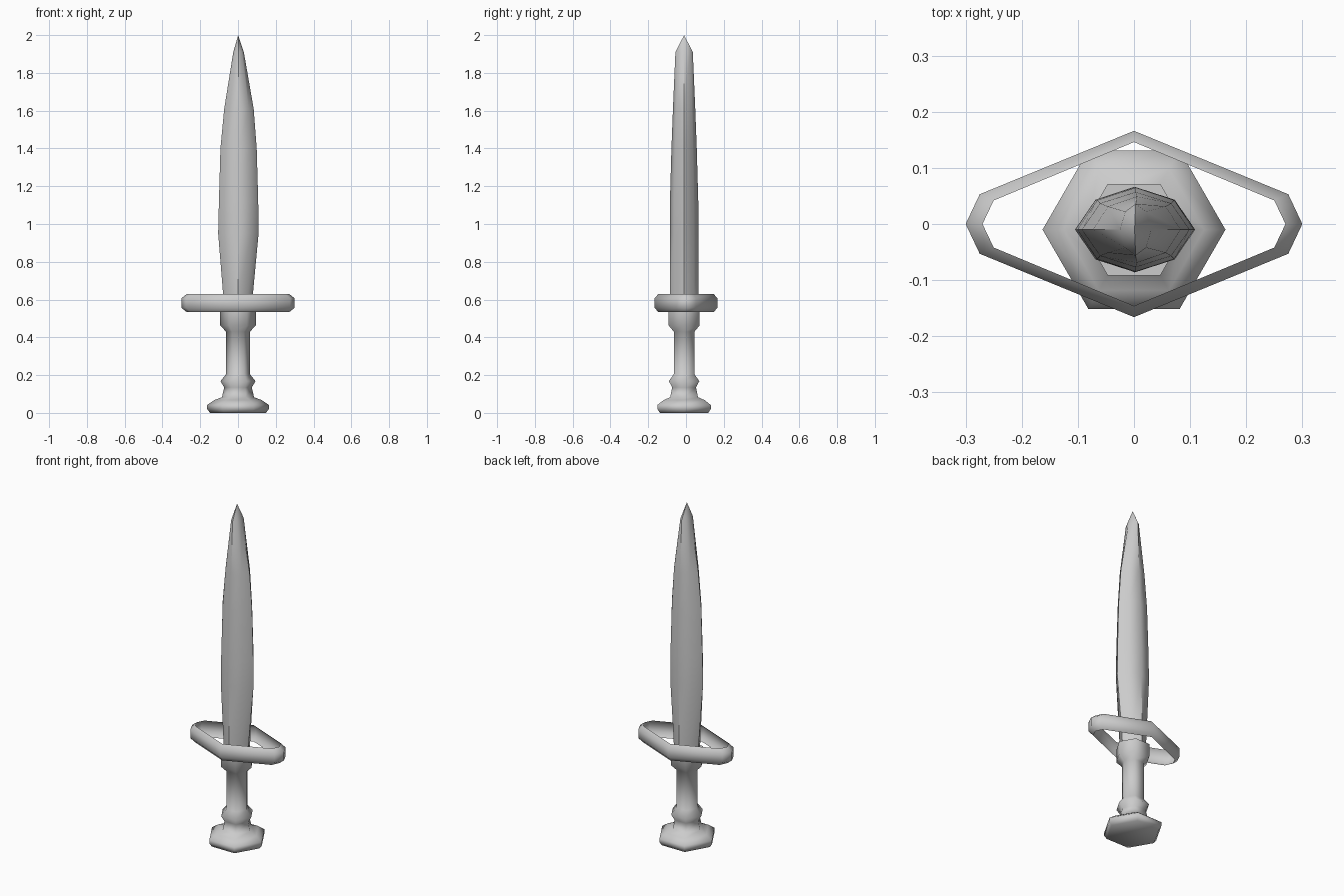
import bpy
from math import sin, cos, radians

if "Cube" in bpy.data.objects:
    bpy.data.objects.remove(bpy.data.objects["Cube"])

CY = -0.01  # blade and hilt sit slightly forward of the guard


def loft(name, rings, cap_start=False, cap_end=False, angle=40):
    """Skin a stack of equal-sized point rings; one-point rings become tips."""
    verts, faces, idx = [], [], []
    for ring in rings:
        idx.append(list(range(len(verts), len(verts) + len(ring))))
        verts += ring
    for a, b in zip(idx, idx[1:]):
        n = len(a)
        for i in range(n):
            j = (i + 1) % n
            faces.append((a[i], a[j], b[0]) if len(b) == 1
                         else (a[i], a[j], b[j], b[i]))
    if cap_start:
        faces.append(idx[0][::-1])
    if cap_end:
        faces.append(idx[-1])
    mesh = bpy.data.meshes.new(name)
    mesh.from_pydata(verts, [], faces)
    obj = bpy.data.objects.new(name, mesh)
    bpy.context.collection.objects.link(obj)
    bpy.ops.object.select_all(action='DESELECT')
    obj.select_set(True)
    bpy.context.view_layer.objects.active = obj
    bpy.ops.object.shade_smooth_by_angle(angle=radians(angle))
    return obj


# hilt: six-sided pommel, collar, grip and socket as one turned profile
hilt_profile = [(0.148, 0.005), (0.163, 0.02), (0.163, 0.042), (0.125, 0.068),
                (0.085, 0.083), (0.073, 0.135), (0.093, 0.168), (0.063, 0.205),
                (0.063, 0.43), (0.094, 0.462), (0.094, 0.54)]
hilt_profile[0] = (0.148, 0.0)
loft("hilt", [[(r * cos(radians(60 * i)), CY + r * sin(radians(60 * i)), z)
               for i in range(6)] for r, z in hilt_profile],
     cap_start=True, cap_end=True, angle=65)

# guard: open eight-cornered band with rolled-in rims
outer = [(0.3, 0), (0.275, 0.053), (0, 0.166), (-0.275, 0.053),
         (-0.3, 0), (-0.275, -0.053), (0, -0.166), (0.275, -0.053)]
inner = [(0.27, 0), (0.25, 0.042), (0, 0.146), (-0.25, 0.042),
         (-0.27, 0), (-0.25, -0.042), (0, -0.146), (0.25, -0.042)]
loft("guard", [[(x, y, z) for x, y in pts] for pts, z in
               [(inner, 0.533), (outer, 0.556), (outer, 0.607), (inner, 0.63)]],
     angle=50)

# blade: leaf-shaped, eight-sided section with sharp side edges
section = [(1, 0), (0.66, 0.7), (0, 1), (-0.66, 0.7),
           (-1, 0), (-0.66, -0.7), (0, -1), (0.66, -0.7)]
# z, half width, half thickness, x offset
stations = [(0.53, 0.072, 0.075, 0), (0.63, 0.079, 0.076, 0),
            (0.95, 0.107, 0.076, 0.002), (1.12, 0.104, 0.075, 0.003),
            (1.4, 0.096, 0.067, 0.003), (1.61, 0.078, 0.059, 0.005),
            (1.91, 0.028, 0.046, 0.003)]
rings = [[(ox + w * x, CY + t * y, z) for x, y in section]
         for z, w, t, ox in stations]
loft("blade", rings + [[(0.001, CY, 2.0)]], cap_start=True)
